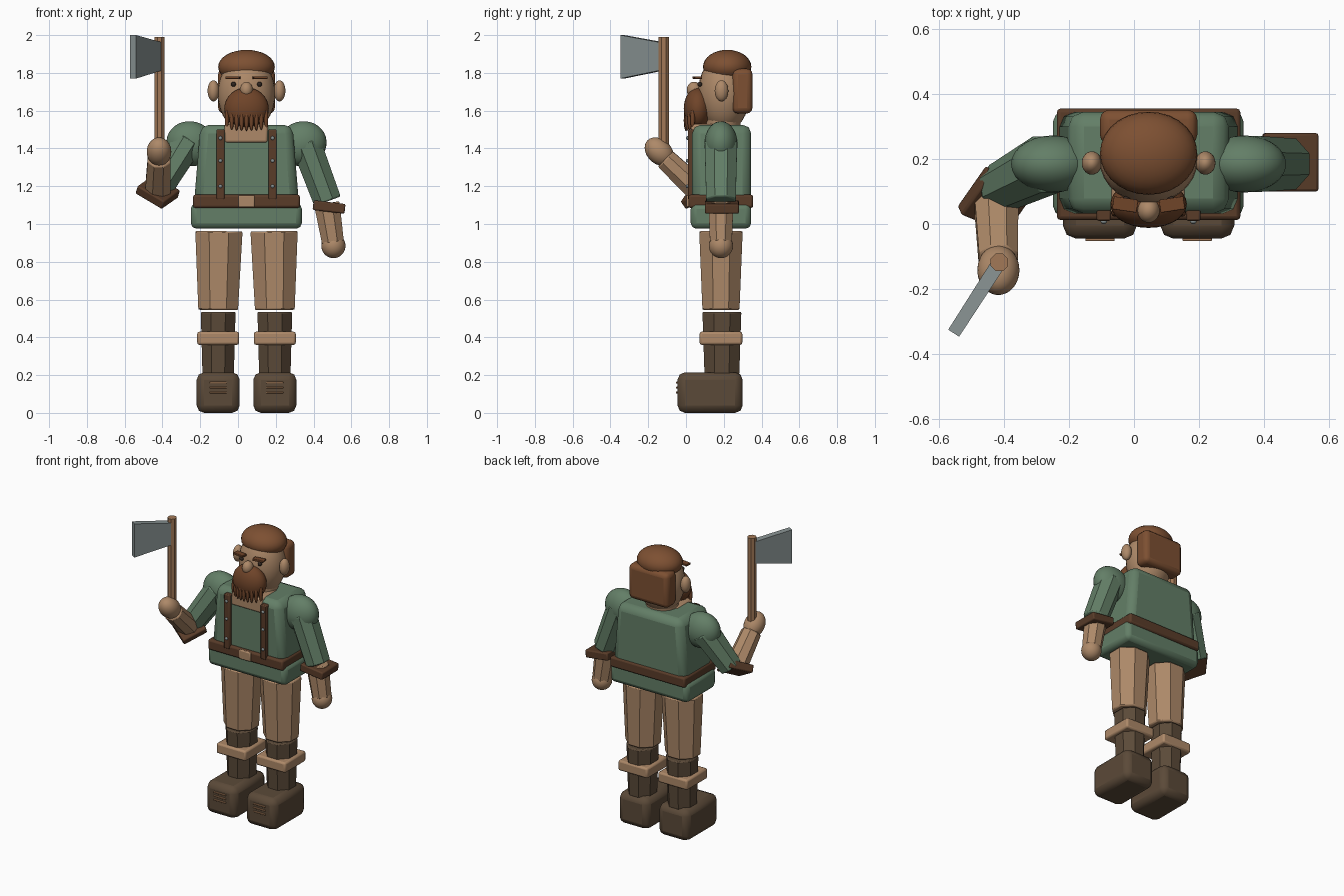
import bpy, bmesh, math
from mathutils import Vector, Matrix

if "Cube" in bpy.data.objects:
    bpy.data.objects.remove(bpy.data.objects["Cube"])

CX, CY = 0.045, 0.185  # body centre


def material(name, rgb):
    m = bpy.data.materials.new(name)
    m.diffuse_color = (*rgb, 1)
    m.use_nodes = True
    m.node_tree.nodes["Principled BSDF"].inputs["Base Color"].default_value = m.diffuse_color
    return m


SKIN = material("tan", (0.42, 0.25, 0.14))
GREEN = material("forest_green", (0.125, 0.21, 0.135))
HAIR = material("auburn", (0.205, 0.08, 0.032))
BEARD = material("dark_auburn", (0.16, 0.058, 0.022))
LEATHER = material("dark_leather", (0.10, 0.045, 0.022))
BOOT = material("boot_brown", (0.105, 0.068, 0.04))
STEEL = material("steel", (0.24, 0.28, 0.28))
WOOD = material("wood", (0.36, 0.19, 0.095))
EYE = material("eye_dark", (0.03, 0.02, 0.015))


def finish(name, bm, mat, bevel=0, segments=2):
    bmesh.ops.recalc_face_normals(bm, faces=bm.faces)
    me = bpy.data.meshes.new(name)
    bm.to_mesh(me)
    bm.free()
    me.materials.append(mat)
    ob = bpy.data.objects.new(name, me)
    bpy.context.collection.objects.link(ob)
    if bevel:
        b = ob.modifiers.new("bevel", "BEVEL")
        b.width, b.segments, b.limit_method = bevel, segments, "ANGLE"
        b.angle_limit = math.radians(50)
    bpy.ops.object.select_all(action="DESELECT")
    ob.select_set(True)
    bpy.context.view_layer.objects.active = ob
    bpy.ops.object.shade_smooth_by_angle(angle=math.radians(30))
    return ob


def box(name, mat, x, y, z, bevel=0.01, top=1.0, segments=2):
    """Box from min/max ranges; top scales the upper face in x."""
    bm = bmesh.new()
    bmesh.ops.create_cube(bm, size=1)
    c = Vector((sum(x), sum(y), sum(z))) / 2
    for v in bm.verts:
        k = top if v.co.z > 0 else 1
        v.co = c + Vector((v.co.x * (x[1] - x[0]) * k,
                           v.co.y * (y[1] - y[0]), v.co.z * (z[1] - z[0])))
    return finish(name, bm, mat, bevel, segments)


def plate(name, mat, centre, u, v, size, bevel=0.008):
    """Box oriented by two edge directions."""
    u = Vector(u).normalized()
    n = u.cross(Vector(v)).normalized()
    v = n.cross(u)
    bm = bmesh.new()
    bmesh.ops.create_cube(bm, size=1)
    for p in bm.verts:
        p.co = (Vector(centre) + u * p.co.x * size[0]
                + v * p.co.y * size[1] + n * p.co.z * size[2])
    return finish(name, bm, mat, bevel)


def ball(name, mat, centre, radii, axis=(0, 0, 1)):
    bm = bmesh.new()
    bmesh.ops.create_uvsphere(bm, u_segments=28, v_segments=16, radius=1)
    rot = Vector(axis).to_track_quat("Z", "Y").to_matrix().to_4x4()
    bm.transform(Matrix.Translation(centre) @ rot @ Matrix.Diagonal((*radii, 1)))
    return finish(name, bm, mat)


def limb(name, mat, a, b, ra, rb, bevel=0.008, sides=8):
    """Tapered prism from a to b; radii are (x, y) half widths over the flats."""
    a, b = Vector(a), Vector(b)
    d = (b - a).normalized()
    side = Vector((0, 1, 0)).cross(d)
    side = side.normalized() if side.length > 0.1 else Vector((1, 0, 0))
    fore = d.cross(side)
    bm = bmesh.new()
    rings = []
    for p, r in ((a, ra), (b, rb)):
        k = 1 / math.cos(math.pi / sides)
        angles = [2 * math.pi * (i + 0.5) / sides for i in range(sides)]
        rings.append([bm.verts.new(p + side * r[0] * k * math.cos(t)
                                   + fore * r[1] * k * math.sin(t)) for t in angles])
    for i in range(sides):
        j = (i + 1) % sides
        bm.faces.new((rings[0][i], rings[0][j], rings[1][j], rings[1][i]))
    bm.faces.new(rings[0])
    bm.faces.new(rings[1])
    return finish(name, bm, mat, bevel)


# Legs, boots, suspenders, shoulders and face pairs
for s, tag in ((-1, "right"), (1, "left")):
    x = CX + s * 0.15
    box(tag + "_boot", BOOT, (x - 0.114, x + 0.114), (-0.045, 0.30), (0, 0.215), 0.04)
    for i in range(3):
        z = 0.108 + i * 0.026
        box(f"{tag}_lace_{i}", WOOD, (x - 0.045, x + 0.045), (-0.053, -0.04),
            (z - 0.005, z + 0.005), 0.003)
    limb(tag + "_boot_shaft", BOOT, (x, 0.19, 0.2), (x, 0.19, 0.535),
         (0.083, 0.092), (0.092, 0.103))
    box(tag + "_boot_cuff", SKIN, (x - 0.111, x + 0.111), (0.072, 0.298), (0.36, 0.43), 0.012)
    limb(tag + "_trouser_leg", SKIN, (x, CY, 0.545), (x + s * -0.004, CY, 0.962),
         (0.105, 0.098), (0.125, 0.115))
    sx = CX + s * 0.138
    box(tag + "_suspender", LEATHER, (sx - 0.022, sx + 0.022), (0.01, 0.06), (1.13, 1.50), 0.006)
    for i, z in enumerate((1.20, 1.335, 1.455)):
        ball(f"{tag}_rivet_{i}", STEEL, (sx, 0.008, z), (0.01, 0.008, 0.01))
    ball(tag + "_shoulder", GREEN, (CX + s * 0.295, CY, 1.425), (0.088, 0.13, 0.118),
         (-s * 0.3, 0, 1))
    ball(tag + "_ear", SKIN, (CX + s * 0.175, 0.188, 1.705), (0.031, 0.036, 0.056))
    ball(tag + "_eye", EYE, (CX + s * 0.069, 0.073, 1.74), (0.013, 0.013, 0.013))
    bx = CX + s * 0.072
    plate(tag + "_eyebrow", BEARD, (bx, 0.06, 1.775), (1, s * 0.15, 0), (0, 1, 0),
          (0.076, 0.04, 0.014), 0.003)

# Tunic and belt
box("tunic_hem", GREEN, (-0.25, 0.338), (0.025, 0.345), (0.975, 1.11), 0.03)
box("tunic", GREEN, (-0.235, 0.325), (0.033, 0.345), (1.08, 1.525), 0.045, top=0.87)
box("belt", LEATHER, (-0.238, 0.328), (0.012, 0.356), (1.085, 1.155), 0.012)
box("belt_buckle", SKIN, (0.002, 0.088), (0.003, 0.03), (1.09, 1.152), 0.006)

# Neck and head
box("collar_skin", SKIN, (-0.072, 0.158), (0.027, 0.2), (1.43, 1.53), 0.012)
limb("neck", SKIN, (CX, 0.19, 1.48), (CX, 0.2, 1.62), (0.1, 0.09), (0.11, 0.1), 0, 20)
ball("head", SKIN, (CX, 0.2, 1.69), (0.152, 0.137, 0.205))
ball("nose", SKIN, (CX, 0.042, 1.71), (0.034, 0.038, 0.043))
ball("hair_cap", HAIR, (CX, 0.218, 1.832), (0.15, 0.128, 0.09))
box("back_hair", HAIR, (-0.105, 0.195), (0.245, 0.352), (1.585, 1.822), 0.03, segments=3)

# Beard with hanging strands along its front
ball("beard", BEARD, (CX, 0.062, 1.61), (0.118, 0.074, 0.112))
for i in range(9):
    t = (i - 4) / 4
    ball(f"beard_strand_{i}", BEARD,
         (CX + 0.104 * t, 0.0 + 0.035 * t * t, 1.548 + 0.008 * t * t),
         (0.011, 0.012, 0.055))

# Hanging left arm
limb("left_upper_arm", GREEN, (0.358, CY, 1.43), (0.474, CY, 1.12), (0.08, 0.086), (0.074, 0.078))
plate("left_cuff", LEATHER, (0.482, 0.19, 1.09), (1, 0, -0.12), (0, 1, 0), (0.17, 0.18, 0.052))
limb("left_forearm", SKIN, (0.47, CY, 1.11), (0.503, CY, 0.90), (0.068, 0.066), (0.058, 0.058))
ball("left_hand", SKIN, (0.505, CY, 0.885), (0.064, 0.064, 0.066))

# Raised right arm
limb("right_upper_arm", GREEN, (-0.268, CY, 1.43), (-0.415, 0.11, 1.19),
     (0.08, 0.09), (0.07, 0.072))
plate("right_cuff", LEATHER, (-0.425, 0.075, 1.17), (0.53, 0.76, 0.37), (0.83, -0.3, -0.47),
      (0.165, 0.175, 0.052))
limb("right_forearm", SKIN, (-0.425, 0.08, 1.165), (-0.418, -0.11, 1.345),
     (0.068, 0.066), (0.06, 0.056))
ball("right_hand", SKIN, (-0.418, -0.142, 1.383), (0.065, 0.065, 0.086), (0, -0.72, 0.68))

# Axe
limb("axe_handle", WOOD, (-0.415, -0.118, 1.36), (-0.415, -0.118, 1.99),
     (0.027, 0.027), (0.027, 0.027), 0)
out = Vector((-0.145, -0.225, 0)).normalized()
across = Vector((-out.y, out.x, 0))
bm = bmesh.new()
ends = []
for dist, low, high, half in ((0.0, 1.815, 1.96, 0.022), (0.26, 1.77, 2.0, 0.02)):
    p = Vector((-0.415, -0.118, 0)) + out * dist
    ends.append([bm.verts.new(p + across * w * half + Vector((0, 0, z)))
                 for w, z in ((-1, low), (1, low), (1, high), (-1, high))])
for i in range(4):
    j = (i + 1) % 4
    bm.faces.new((ends[0][i], ends[0][j], ends[1][j], ends[1][i]))
bm.faces.new(ends[0])
bm.faces.new(ends[1])
finish("axe_blade", bm, STEEL)
